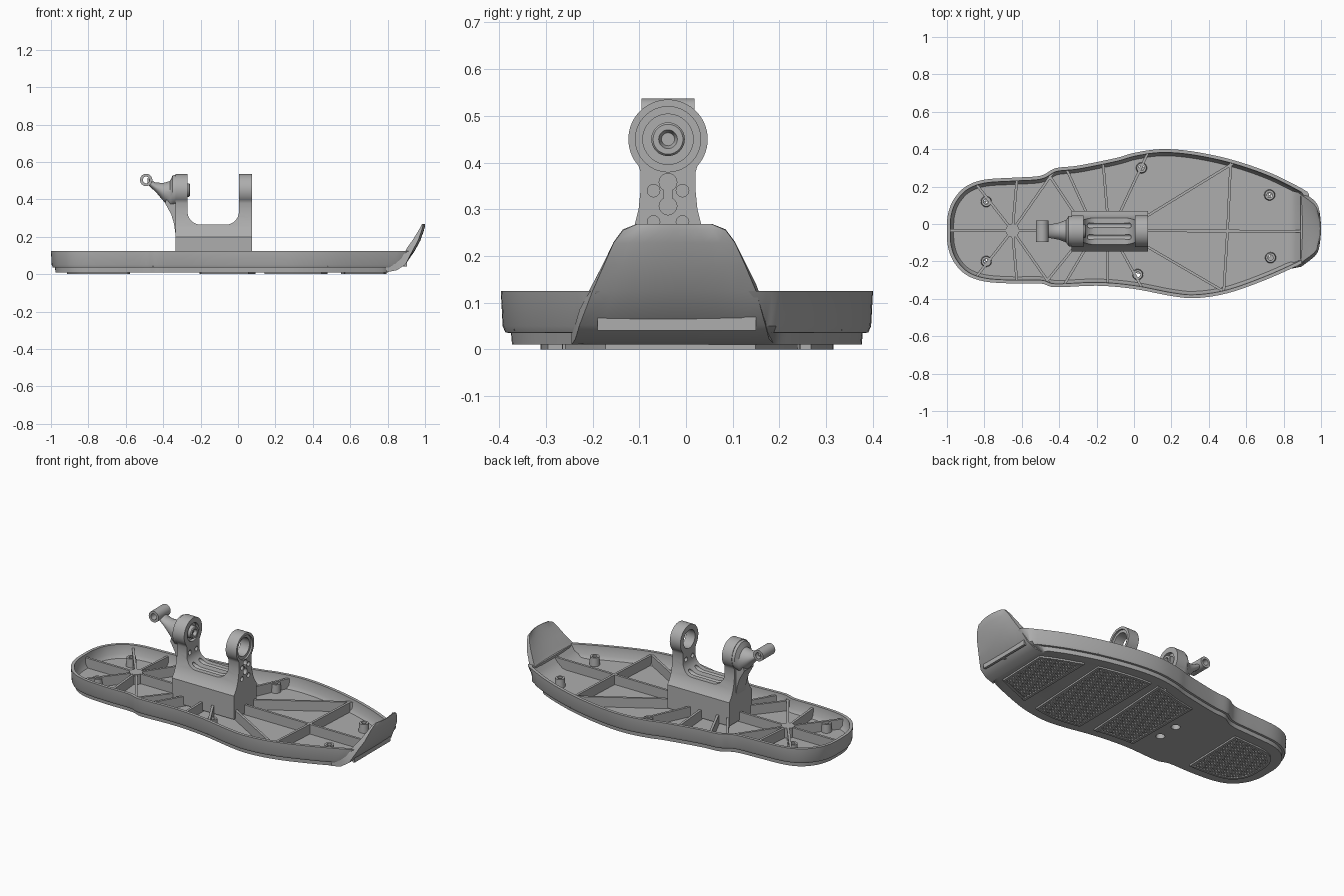
import bpy, bmesh, math
from mathutils import Vector

cube = bpy.data.objects.get("Cube")
if cube:
    bpy.data.objects.remove(cube, do_unlink=True)

grey = bpy.data.materials.new("cast_grey")
grey.use_nodes = True
grey.diffuse_color = (0.42, 0.42, 0.42, 1)
grey.node_tree.nodes["Principled BSDF"].inputs["Base Color"].default_value = grey.diffuse_color


# ---------- helpers ----------
def loft(bm, rings, cyclic=False):
    """Skin matching rings of points, capping both ends unless cyclic."""
    rows = [[bm.verts.new(p) for p in ring] for ring in rings]
    pairs = list(zip(rows, rows[1:]))
    if cyclic:
        pairs.append((rows[-1], rows[0]))
    else:
        bm.faces.new(rows[0])
        bm.faces.new(rows[-1])
    for a, b in pairs:
        for i in range(len(a)):
            j = (i + 1) % len(a)
            bm.faces.new((a[i], a[j], b[j], b[i]))


def place(pts, axis, h):
    order = {"x": lambda a, b: (h, a, b), "y": lambda a, b: (a, h, b), "z": lambda a, b: (a, b, h)}
    return [order[axis](a, b) for a, b in pts]


def prism(bm, pts, axis, lo, hi):
    loft(bm, [place(pts, axis, lo), place(pts, axis, hi)])


def circle(a, b, r, n=32):
    return [(a + r * math.cos(math.tau * i / n), b + r * math.sin(math.tau * i / n)) for i in range(n)]


def make(name, bm, angle=35):
    bmesh.ops.recalc_face_normals(bm, faces=bm.faces)
    mesh = bpy.data.meshes.new(name)
    bm.to_mesh(mesh)
    bm.free()
    mesh.materials.append(grey)
    ob = bpy.data.objects.new(name, mesh)
    bpy.context.collection.objects.link(ob)
    smooth(ob, angle)
    return ob


def smooth(ob, angle=35):
    bpy.ops.object.select_all(action="DESELECT")
    ob.select_set(True)
    bpy.context.view_layer.objects.active = ob
    bpy.ops.object.shade_smooth_by_angle(angle=math.radians(angle))


def cut(ob, pts, axis, lo, hi):
    bm = bmesh.new()
    prism(bm, pts, axis, lo, hi)
    cutter = make("cutter", bm)
    cutter.hide_render = True
    mod = ob.modifiers.new("cut", "BOOLEAN")
    mod.operation, mod.solver, mod.object = "DIFFERENCE", "EXACT", cutter
    bpy.ops.object.select_all(action="DESELECT")
    ob.select_set(True)
    bpy.context.view_layer.objects.active = ob
    bpy.ops.object.modifier_apply(modifier=mod.name)
    bpy.data.objects.remove(cutter, do_unlink=True)


def inset(poly, d):
    out = []
    for i, p in enumerate(poly):
        t = (poly[(i + 1) % len(poly)] - poly[i - 1]).normalized()
        out.append(p + Vector((-t.y, t.x)) * d)
    return out


def crossings(p, q, poly):
    """Parameters along p-q where the segment meets the polygon."""
    d, found = q - p, []
    for i, a in enumerate(poly):
        e = poly[(i + 1) % len(poly)] - a
        den = d.cross(e)
        if abs(den) > 1e-9:
            t, u = (a - p).cross(e) / den, (a - p).cross(d) / den
            if 0 <= t <= 1 and 0 <= u < 1:
                found.append(t)
    return sorted(found)


def bar(bm, p, q, width, lo, hi):
    d = (q - p).normalized() * width / 2
    n = Vector((-d.y, d.x))
    prism(bm, [p + n, p - n, q - n, q + n], "z", lo, hi)


# ---------- foot outline, counter-clockwise from the heel ----------
control = [Vector(p) for p in (
    (-1, -.035), (-.995, -.12), (-.965, -.2), (-.9, -.27), (-.8, -.307), (-.65, -.318), (-.5, -.318),
    (-.42, -.338), (-.2, -.33), (0, -.347), (.2, -.385), (.33, -.396), (.5, -.37), (.7, -.3),
    (.88, -.22), (.96, -.175), (1, -.1), (1, .06), (.96, .145), (.86, .21), (.7, .285), (.5, .35),
    (.3, .39), (.14, .4), (0, .38), (-.1, .352), (-.3, .312), (-.42, .298), (-.5, .258), (-.64, .248),
    (-.8, .237), (-.9, .2), (-.965, .13), (-.995, .05))]
outline = []
for i, p1 in enumerate(control):
    p0, p2, p3 = control[i - 1], control[(i + 1) % len(control)], control[(i + 2) % len(control)]
    for k in range(5):
        t = k / 5
        outline.append(0.5 * (2 * p1 + (p2 - p0) * t + (2 * p0 - 5 * p1 + 4 * p2 - p3) * t * t
                              + (3 * p1 - p0 - 3 * p2 + p3) * t ** 3))

# ---------- sole tray: height, inset, toe limit ----------
levels = [(.01, .024, .8), (.035, .022, .86), (.036, .01, .865), (.05, .004, .885), (.125, 0, .935),
          (.125, .018, .905), (.07, .022, .885), (.05, .036, .875)]
bm = bmesh.new()
loft(bm, [[(min(p.x, cap), p.y, z) for p in inset(outline, d)] for z, d, cap in levels])
tray = make("sole_tray", bm)
screws = [(-.79, .12), (-.79, -.2), (.04, .3), (.02, -.27), (.725, .155), (.73, -.18)]
for x, y in screws:
    cut(tray, circle(x, y, .014, 16), "z", -.01, .2)
for x, y in ((-.27, -.1), (-.27, .03), (.01, -.1), (.01, .03), (-.13, -.04)):
    cut(tray, circle(x, y, .025, 20), "z", -.01, .04)
smooth(tray)

# ---------- stiffening ribs ----------
rim = inset(outline, .011)
hub, mid = Vector((-.65, -.035)), -.0385
spokes = [(hub, Vector((hub.x + math.cos(math.radians(a)), hub.y + math.sin(math.radians(a)))))
          for a in (55, 85, 128, 180, 232, 275, 305)]
spokes += [(Vector(p), Vector(q)) for p, q in (
    ((-.3, .03), (-.56, .42)), ((-.24, .03), (-.41, .4)), ((-.14, .03), (-.18, .5)), ((-.09, .03), (.13, .5)),
    ((0, 0), (.62, .38)), ((0, -.08), (.6, -.43)), ((-.09, -.1), (.13, -.5)), ((-.14, -.1), (-.14, -.5)),
    ((-.24, -.1), (-.43, -.42)), ((-.3, -.1), (-.56, -.42)), ((.5, mid), (.53, .6)), ((.5, mid), (.465, -.6)))]
bm = bmesh.new()
for p, q in spokes:
    hits = crossings(p, q, rim)
    bar(bm, p, p.lerp(q, hits[0]) if hits else q, .014, .04, .108)
bar(bm, hub, Vector((.9, mid)), .014, .04, .108)
bar(bm, Vector((.897, -.19)), Vector((.897, .15)), .014, .04, .12)
make("sole_ribs", bm)

bm = bmesh.new()
prism(bm, circle(hub.x, hub.y, .036), "z", .04, .109)
make("rib_hub", bm)
bm = bmesh.new()
for x, y in screws:
    loft(bm, [place(circle(x, y, r, 20), "z", z) for r, z in ((.03, .04), (.026, .1), (.014, .1), (.014, .04))], True)
make("screw_bosses", bm)

# ---------- upturned toe: outer x z, inner x z, y range ----------
bm = bmesh.new()
rings = []
for xo, zo, xi, zi, y0, y1 in (
        (.79, .01, .79, .045, -.245, .19), (.85, .022, .84, .055, -.237, .178), (.895, .052, .875, .085, -.228, .17),
        (.945, .125, .915, .14, -.2, .15), (.975, .18, .948, .186, -.176, .127), (.992, .228, .975, .23, -.155, .105),
        (1, .255, .99, .257, -.135, .085), (1, .268, .996, .269, -.105, .055)):
    steps = [i / 8 for i in range(9)]
    bow = lambda t: .012 * (2 * t - 1) ** 2 * (zo > .1)
    rings.append([(xo - bow(t), y0 + (y1 - y0) * t, zo) for t in steps]
                 + [(xi - bow(t), y0 + (y1 - y0) * t, zi) for t in reversed(steps)])
loft(bm, rings)
make("toe_guard", bm, 50)

# ---------- tread pads: raised frame with diamond hatching ----------
for name, lo, hi, slant in (("heel", -.95, -.56, 0), ("arch", -.22, .08, .05),
                            ("ball", .12, .48, .05), ("toe", .53, .81, .05)):
    edge = [p for p in inset(outline, .085) if lo < p.x - slant * p.y < hi]
    inner = inset(edge, .016)
    bm = bmesh.new()
    loft(bm, [place(e, "z", z) for e, z in ((edge, .012), (edge, 0), (inner, 0), (inner, .012))], True)
    for side in (-1, 1):
        for k in range(-70, 71):
            c = Vector(((lo + hi) / 2 + k * .022, mid))
            d = Vector((1, side))
            p, q = c - d, c + d
            hits = crossings(p, q, inner)
            if len(hits) > 1:
                bar(bm, p.lerp(q, hits[0]), p.lerp(q, hits[-1]), .007, .004, .012)
    make(name + "_tread", bm)

# ---------- ankle bracket: side silhouette, then a U cut through it ----------
axle = .45
half = [(.108, .06), (.108, .2), (.088, .225), (.073, .26), (.063, .3), (.059, .34), (.059, .38)]
arc = [(.085 * math.cos(math.radians(a)), axle + .085 * math.sin(math.radians(a))) for a in range(-42, 223, 6)]
shape = half + arc + [(-y, z) for y, z in reversed(half)]
bm = bmesh.new()
prism(bm, [(y + mid, z) for y, z in shape], "x", -.335, .075)
bracket = make("ankle_bracket", bm)
slot = [(.005, .7), (-.27, .7)]
for cx, start in ((-.2, 180), (-.065, 270)):
    slot += [(cx + .07 * math.cos(math.radians(start + a)), .335 + .07 * math.sin(math.radians(start + a)))
             for a in range(0, 91, 10)]
cut(bracket, slot, "y", -.4, .4)
cut(bracket, circle(mid, axle, .054), "x", -.1, .2)
cut(bracket, circle(mid, axle, .07), "x", .065, .2)
cut(bracket, circle(mid, axle, .054), "x", -.29, -.2)
for y in (-.031, .031):
    for z in (.273, .34):
        cut(bracket, circle(mid + y, z, .0135, 20), "x", -.4, .2)
for z in (.358, .307):
    cut(bracket, circle(mid, z, .019, 20), "x", .05, .2)
cut(bracket, [(mid - .009, .3), (mid + .009, .3), (mid + .009, .36), (mid - .009, .36)], "x", .05, .2)
smooth(bracket)

# ---------- pivot boss in the rear post ----------
bm = bmesh.new()
loft(bm, [place(circle(mid, axle, r), "x", x) for r, x in
          ((.036, -.3), (.036, -.262), (.032, -.257), (.02, -.257), (.014, -.275))])
make("pivot_boss", bm)

# ---------- lever arm: x, top, bottom, half width ----------
bm = bmesh.new()
loft(bm, [[(x, mid + w * a, (top + low) / 2 + (top - low) / 2 * b) for a, b in circle(0, 0, 1)]
          for x, top, low, w in ((-.33, .533, .367, .083), (-.35, .528, .36, .08), (-.363, .498, .352, .06),
                                 (-.4, .488, .393, .046), (-.44, .49, .44, .038), (-.485, .515, .48, .034))])
make("lever_arm", bm, 45)
bm = bmesh.new()
prism(bm, [(-.32, .2), (-.335, .22), (-.342, .27), (-.357, .32), (-.39, .38), (-.37, .44), (-.32, .44)],
      "y", mid - .045, mid + .045)
make("arm_gusset", bm)

# ---------- cross tube at the arm tip ----------
bm = bmesh.new()
loft(bm, [place(circle(-.491, .504, r), "y", mid + y) for r, y in
          ((.033, -.057), (.033, .057), (.018, .057), (.018, -.057))], True)
make("arm_tube", bm)
